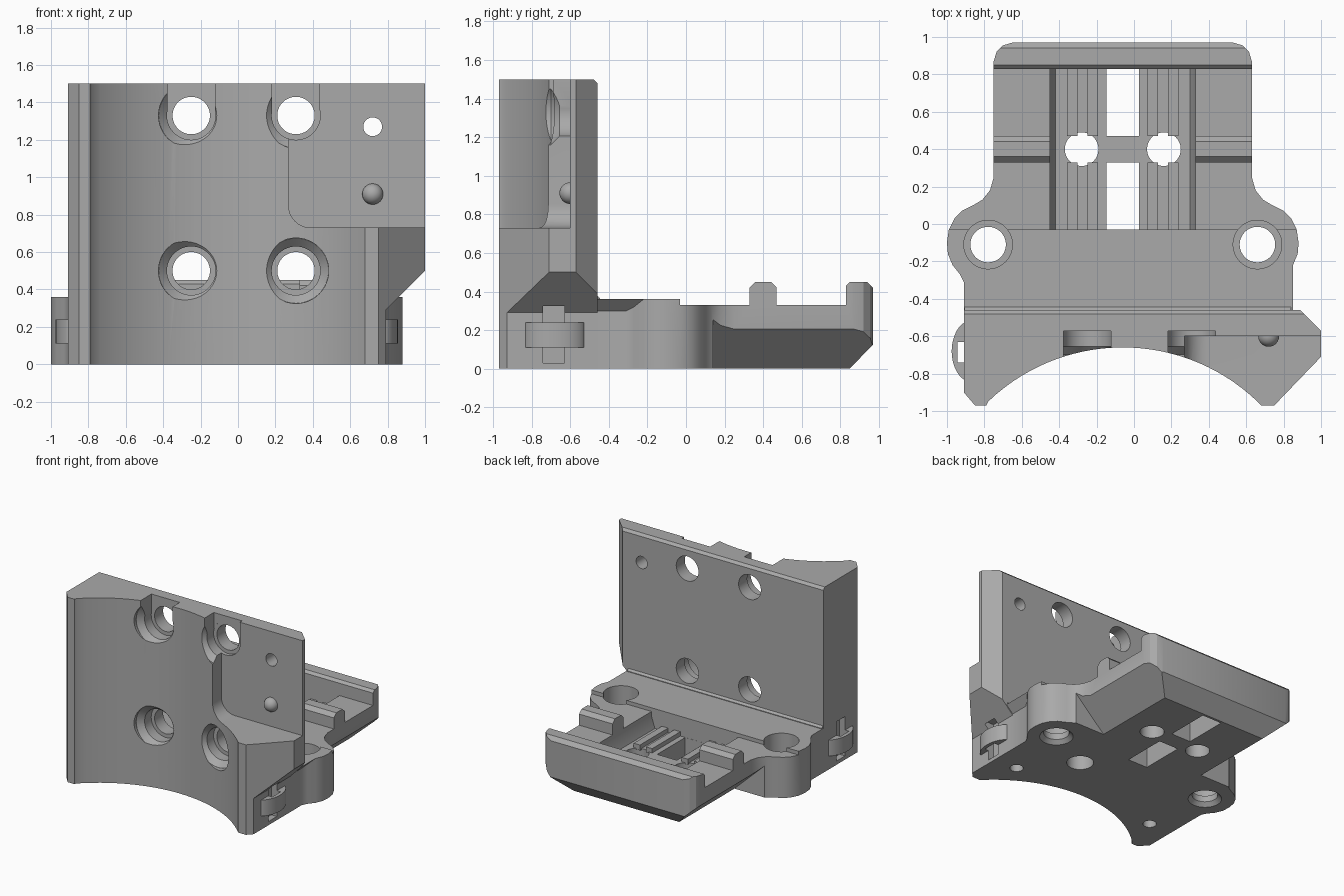
import bpy, bmesh, math
from mathutils import Matrix, Vector

if "Cube" in bpy.data.objects:
    bpy.data.objects.remove(bpy.data.objects["Cube"])

MID = -0.06  # symmetry line of the bracket

mat = bpy.data.materials.new("plain grey")
mat.use_nodes = True
GREY = (0.4, 0.4, 0.4, 1)
mat.diffuse_color = GREY
mat.node_tree.nodes["Principled BSDF"].inputs["Base Color"].default_value = GREY


def finish(name, bm):
    bmesh.ops.recalc_face_normals(bm, faces=bm.faces)
    mesh = bpy.data.meshes.new(name)
    bm.to_mesh(mesh)
    bm.free()
    mesh.materials.append(mat)
    ob = bpy.data.objects.new(name, mesh)
    bpy.context.collection.objects.link(ob)
    return ob


def prism(name, pts, axis, lo, hi):
    """Extrude a closed outline along an axis."""
    place = {"x": lambda p, t: (t, p[0], p[1]),
             "y": lambda p, t: (p[0], t, p[1]),
             "z": lambda p, t: (p[0], p[1], t)}[axis]
    bm = bmesh.new()
    face = bm.faces.new([bm.verts.new(place(p, lo)) for p in pts])
    ext = bmesh.ops.extrude_face_region(bm, geom=[face])
    verts = [v for v in ext["geom"] if isinstance(v, bmesh.types.BMVert)]
    shift = Vector(place((0, 0), hi - lo))
    bmesh.ops.translate(bm, verts=verts, vec=shift)
    return finish(name, bm)


def box(name, x0, x1, y0, y1, z0, z1):
    return prism(name, [(x0, y0), (x1, y0), (x1, y1), (x0, y1)], "z", z0, z1)


def tube(axis, a, b, lo, hi, r1, r2=None):
    """Round cutter along y or z, tapering from r1 at lo to r2 at hi."""
    bm = bmesh.new()
    bmesh.ops.create_cone(bm, cap_ends=True, segments=48, radius1=r1,
                          radius2=r1 if r2 is None else r2, depth=hi - lo)
    if axis == "y":
        bmesh.ops.rotate(bm, verts=bm.verts, matrix=Matrix.Rotation(-math.pi / 2, 3, "X"))
        at = (a, (lo + hi) / 2, b)
    else:
        at = (a, b, (lo + hi) / 2)
    bmesh.ops.translate(bm, verts=bm.verts, vec=at)
    return finish("cutter", bm)


def cut(target, *cutters):
    for c in cutters:
        c.hide_render = True
        m = target.modifiers.new("cut", "BOOLEAN")
        m.operation, m.solver, m.object = "DIFFERENCE", "EXACT", c
        bpy.context.view_layer.objects.active = target
        bpy.ops.object.modifier_apply(modifier=m.name)
        bpy.data.objects.remove(c)


def smooth(ob):
    bpy.ops.object.select_all(action="DESELECT")
    ob.select_set(True)
    bpy.context.view_layer.objects.active = ob
    bpy.ops.object.shade_smooth_by_angle(angle=math.radians(28))


# Upright wall with a concave front
R, CY = 1.04, -1.70
arc = []
for i in range(33):
    x = 0.67 - 1.45 * i / 32
    arc.append((x, CY + math.sqrt(R * R - (x - MID) ** 2)))
plan = [(-0.91, -0.46), (0.89, -0.46), (1.0, -0.57), (1.0, -0.71), (0.75, -0.97),
        (0.68, -0.97)] + arc + [(-0.79, -0.97), (-0.85, -0.97), (-0.91, -0.9)]
wall = prism("upright_wall", plan, "z", 0, 1.5)

# Undercut of the overhanging side, top edge chamfer
cut(wall,
    prism("cutter", [(0.79, -0.1), (0.79, 0.29), (1.2, 0.7), (1.2, -0.1)], "y", -1.2, -0.3),
    prism("cutter", [(-0.49, 1.51), (-0.4, 1.51), (-0.4, 1.42)], "x", -1.2, 1.2))

# Thin-plate pocket with a rounded inner corner
corner = [(0.39 - 0.12 * math.sin(t * math.pi / 16), 0.85 - 0.12 * math.cos(t * math.pi / 16))
          for t in range(9)]
cut(wall, prism("cutter", corner + [(0.27, 1.6), (1.3, 1.6), (1.3, 0.73)], "y", -1.2, -0.6))

# Four counterbored bolt holes, the upper two open to the top
for x in (-0.25, 0.31):
    for z in (0.5, 1.33):
        cut(wall, tube("y", x, z, -1.2, -0.3, 0.1),
            tube("y", x, z, -1.2, -0.57, 0.13),
            tube("y", x, z, -0.70, -0.655, 0.175, 0.13),
            tube("y", x, z, -1.2, -0.699, 0.175))
    cut(wall, box("cutter", x - 0.127, x + 0.127, -1.2, -0.571, 1.34, 1.6))
cut(wall, tube("y", 0.72, 1.27, -1.2, -0.3, 0.05))

# Tie slots in both sides, small blind holes underneath, and tie loops
for s, label in ((1, "left"), (-1, "right")):
    side = MID + s * 0.85
    xs = sorted((side - s * 0.05, side + s * 0.035))
    cut(wall, box("cutter", *xs, -0.74, -0.63, 0.03, 0.35),
        tube("z", MID + s * 0.645, -0.66, -0.1, 0.12, 0.05))
    outline = [(side + s * (0.075 * math.sin(t * math.pi / 16) ** 1.3 - 0.01),
                -0.68 - 0.155 * math.cos(t * math.pi / 16)) for t in range(17)]
    loop = prism(label + "_tie_loop", outline, "z", 0.11, 0.24)
    cut(loop, box("cutter", *xs, -0.74, -0.63, 0.03, 0.35))
    smooth(loop)
smooth(wall)

# Locating bump on the thin plate
bm = bmesh.new()
bmesh.ops.create_uvsphere(bm, u_segments=24, v_segments=16, radius=0.056)
bmesh.ops.translate(bm, verts=bm.verts, vec=(0.72, -0.6, 0.91))
smooth(finish("locating_bump", bm))

# Base with rounded ears, mirrored outline
half = [(0.85, -0.5), (0.85, -0.31), (0.87, -0.27), (0.91, -0.22), (0.935, -0.16), (0.94, -0.1),
        (0.93, -0.03), (0.90, 0.03), (0.86, 0.07), (0.8, 0.1), (0.75, 0.13),
        (0.71, 0.18), (0.69, 0.25), (0.69, 0.87), (0.675, 0.92), (0.64, 0.955), (0.59, 0.97)]
outline = [(MID + u, y) for u, y in half] + [(MID - u, y) for u, y in reversed(half)]
base = prism("base", outline, "z", 0, 0.45)

# Step down to the deck, leaving chamfered cross bars and a rear lip
cut(base,
    prism("cutter", [(-1, 0.36), (-0.03, 0.36), (-0.03, 0.33), (0.33, 0.33), (0.33, 0.42),
                     (0.36, 0.45), (0.36, 0.6), (-1, 0.6)], "x", -1.2, 1.2),
    prism("cutter", [(0.47, 0.33), (0.83, 0.33), (0.83, 0.43), (0.85, 0.45), (0.85, 0.6),
                     (0.44, 0.6), (0.44, 0.45), (0.47, 0.42)], "x", -1.2, 1.2),
    prism("cutter", [(0.93, 0.46), (1.1, 0.46), (1.1, 0.29)], "x", -1.2, 1.2),
    prism("cutter", [(0.8, -0.05), (1.1, 0.26), (1.1, -0.05)], "x", -1.2, 1.2))

# Central trough
cut(base, prism("cutter", [(MID + u, z) for u, z in
                           ((-0.39, 0.6), (-0.39, 0.29), (-0.36, 0.2),
                            (0.36, 0.2), (0.39, 0.29), (0.39, 0.6))], "y", -0.03, 0.83))

# Windows through the trough floor
for y0, y1 in ((-0.03, 0.33), (0.47, 0.83)):
    cut(base, box("cutter", MID - 0.088, MID + 0.088, y0 + 0.001, y1 - 0.001, -0.1, 0.3))

# Side undercuts, floor holes and ear holes
for s in (1, -1):
    cut(base,
        prism("cutter", [(MID + s * 0.42, -0.05), (MID + s * 0.79, 0.3),
                         (MID + s * 0.79, -0.05)], "y", 0.14, 1.1),
        tube("z", MID + s * 0.22, 0.4, -0.1, 0.5, 0.09),
        tube("z", MID + s * 0.72, -0.11, -0.1, 0.5, 0.095),
        tube("z", MID + s * 0.72, -0.11, 0.08, 0.5, 0.13),
        tube("z", MID + s * 0.72, -0.11, -0.01, 0.03, 0.135, 0.095))

# Blind hole underneath
cut(base, tube("z", 0.275, -0.295, -0.1, 0.2, 0.1))
smooth(base)

# Trough ribs on both sides of the cross bar line
for s in (1, -1):
    for u in (0.16, 0.27):
        for y0, y1 in ((-0.04, 0.33), (0.47, 0.84)):
            x = MID + s * u
            box("trough_rib", x - 0.028, x + 0.028, y0, y1, 0.19, 0.235)

# Fillet strip at the wall foot and the small side overhang
prism("wall_foot_strip", [(-0.48, 0.35), (-0.445, 0.35), (-0.445, 0.365), (-0.465, 0.385),
                          (-0.48, 0.385)], "x", -0.905, 0.84)
prism("side_overhang", [(0.77, 0.28), (0.79, 0.3), (0.85, 0.36), (0.77, 0.36)], "y", -0.5, -0.22)
